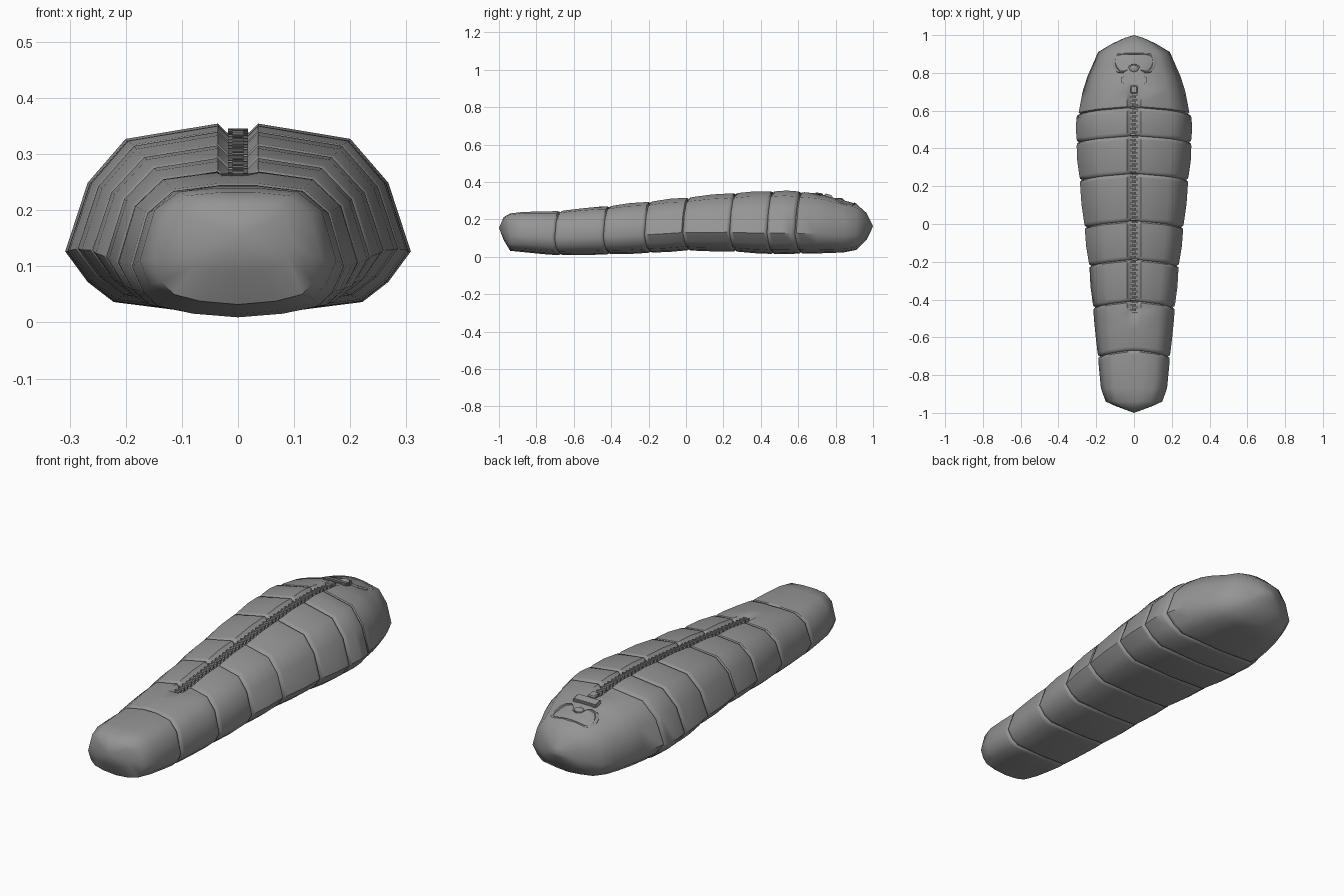
import bpy, bmesh, math
from mathutils import Vector

if "Cube" in bpy.data.objects:
    bpy.data.objects.remove(bpy.data.objects["Cube"])

grey = bpy.data.materials.new("grey fabric")
grey.diffuse_color = (0.3, 0.3, 0.3, 1)
grey.use_nodes = True
grey.node_tree.nodes["Principled BSDF"].inputs["Base Color"].default_value = grey.diffuse_color

# Lengthwise profiles as (y, value)
WIDTH = [(-.975, .10), (-.94, .15), (-.87, .175), (-.7, .19), (-.42, .217), (-.2, .238), (0, .262),
         (.25, .288), (.45, .306), (.6, .306), (.63, .294), (.78, .247), (.91, .19), (.965, .115), (.99, .05)]
TOP = [(-.975, .212), (-.93, .238), (-.7, .245), (-.42, .272), (-.2, .296), (0, .318), (.25, .342), (.46, .353),
       (.6, .352), (.72, .336), (.8, .313), (.87, .288), (.93, .282), (.965, .235), (.99, .185)]
BOTTOM = [(-.975, .09), (-.94, .032), (-.7, .008), (-.42, .012), (-.2, .02), (0, .033), (.25, .028),
          (.46, .014), (.7, .018), (.86, .024), (.94, .045), (.965, .09), (.99, .14)]
SEAMS = [-.67, -.41, -.19, .015, .265, .465, .615]

# Half cross-sections as fractions, from top to bottom
CHEST = [(.65, .92), (.87, .69), (1, .33), (.87, .17), (.72, .065), (.33, .02), (0, 0)]
FOOT = [(.6, .97), (.85, .82), (1, .4), (.9, .2), (.76, .09), (.45, .03), (0, 0)]


def lerp(table, y):
    if y <= table[0][0]:
        return table[0][1]
    for (a, va), (b, vb) in zip(table, table[1:]):
        if y <= b:
            return va + (vb - va) * (y - a) / (b - a)
    return table[-1][1]


def surface_z(x, y):
    """Height of the upper panel of the bag."""
    t, b, w = lerp(TOP, y), lerp(BOTTOM, y), lerp(WIDTH, y)
    return t - .08 * (t - b) * max(0, (abs(x) / w - .12) / .53)


def finish(name, bm, angle=40):
    bmesh.ops.recalc_face_normals(bm, faces=bm.faces)
    me = bpy.data.meshes.new(name)
    bm.to_mesh(me)
    bm.free()
    ob = bpy.data.objects.new(name, me)
    bpy.context.collection.objects.link(ob)
    me.materials.append(grey)
    bpy.ops.object.select_all(action='DESELECT')
    ob.select_set(True)
    bpy.context.view_layer.objects.active = ob
    bpy.ops.object.shade_smooth_by_angle(angle=math.radians(angle))
    return ob


def ring(bm, y, inset, bow):
    w, t, b = lerp(WIDTH, y) - inset, lerp(TOP, y) - inset, lerp(BOTTOM, y) + inset * .5
    k = min(1, max(0, (y + .9) / 1.0))
    dip = .018 if -.48 < y < .72 else 0          # channel for the zip
    lip = min(.036, w * .2)
    half = [(0, t - dip), (lip * .5, t - dip), (lip, t)]
    for (fx, fz), (cx, cz) in zip(FOOT, CHEST):
        half.append((w * (fx + (cx - fx) * k), b + (t - b) * (fz + (cz - fz) * k)))
    pts = half + [(-x, z) for x, z in half[-2:0:-1]]
    return [bm.verts.new((x, y + bow * (x / w) ** 2, z)) for x, z in pts]


# Padded bag: lofted rings with pinched quilting seams
stations = [(y, 0, 0) for y in (-.94, -.87, .70, .74, .78, .84, .91)]
stations += [(-.975, 0, .012), (.965, 0, -.01), (.99, 0, -.005), (-.49, 0, -.03), (-.465, 0, -.03)]
for s in SEAMS:
    stations += [(s - .02, .002, -.032), (s - .007, .004, -.032), (s, .014, -.032),
                 (s + .007, .004, -.032), (s + .02, .002, -.032)]
for a, b in zip(SEAMS, SEAMS[1:]):
    if a != -.67:
        stations.append(((a + b) / 2, -.002, -.03))
stations += [(-.77, 0, -.01), (-.56, 0, -.03)]
stations.sort()
bm = bmesh.new()
rings = [ring(bm, *s) for s in stations]
n = len(rings[0])
for r, q in zip(rings, rings[1:]):
    for i in range(n):
        bm.faces.new((r[i], r[(i + 1) % n], q[(i + 1) % n], q[i]))
for r, tip in ((rings[0], (0, -1, .155)), (rings[-1], (0, 1, .165))):
    c = bm.verts.new(tip)
    for i in range(n):
        bm.faces.new((r[i], r[(i + 1) % n], c))
finish("padded_bag", bm, 50)


def add_box(bm, centre, size, pitch=0):
    vs = bmesh.ops.create_cube(bm, size=1)['verts']
    for v in vs:
        p = Vector((v.co.x * size[0], v.co.y * size[1], v.co.z * size[2]))
        p.z += p.y * pitch
        v.co = p + Vector(centre)
    return vs


def slope(y):
    return (surface_z(0, y + .02) - surface_z(0, y - .02)) / .04


# Zip teeth, interlocking left and right
bm = bmesh.new()
count = 84
for i in range(count):
    y = -.47 + 1.17 * i / (count - 1)
    add_box(bm, (.004 * (-1) ** i, y, surface_z(0, y) - .014), (.028, .0095, .014), slope(y))
finish("zip_teeth", bm, 30)

# Zip slider and pull tab
bm = bmesh.new()
add_box(bm, (0, .712, surface_z(0, .712) - .004), (.036, .04, .018), slope(.712))
bmesh.ops.bevel(bm, geom=bm.edges[:], offset=.004, segments=1, affect='EDGES')
finish("zip_slider", bm, 30)
bm = bmesh.new()
add_box(bm, (0, .762, surface_z(0, .762) + .001), (.13, .044, .018), slope(.762))
bmesh.ops.bevel(bm, geom=bm.edges[:], offset=.006, segments=2, affect='EDGES')
finish("pull_tab", bm, 40)

# Face opening: rim tube with a notched lower edge
right = [(.045, .903), (.085, .9), (.108, .885), (.113, .86), (.105, .825), (.085, .803), (.055, .8),
         (.037, .815), (.025, .838)]
loop = [(0, .904)] + right + [(0, .845)] + [(-x, y) for x, y in reversed(right)]


def opening_loop(scale, lift):
    return [Vector((x * scale, .858 + (y - .858) * scale, surface_z(x * scale, y) + lift)) for x, y in loop]


def banded(name, levels, fill):
    bm = bmesh.new()
    rows = [[bm.verts.new(p) for p in opening_loop(s, l)] for s, l in levels]
    m = len(loop)
    for r, q in zip(rows, rows[1:]):
        for i in range(m):
            bm.faces.new((r[i], r[(i + 1) % m], q[(i + 1) % m], q[i]))
    if fill:
        f = bm.faces.new(rows[-1])
        bmesh.ops.triangulate(bm, faces=[f])
    finish(name, bm, 40)


banded("face_rim", [(1.03, -.01), (1.03, .003), (.98, .007), (.9, .006), (.86, -.004)], False)
banded("face_panel", [(.88, -.006), (.86, .001), (.8, .003)], True)

# Nose bump below the opening
bm = bmesh.new()
bmesh.ops.create_uvsphere(bm, u_segments=12, v_segments=8, radius=1)
for v in bm.verts:
    v.co = Vector((v.co.x * .024, .822 + v.co.y * .02, surface_z(0, .822) + v.co.z * .01))
finish("nose_bump", bm, 60)
